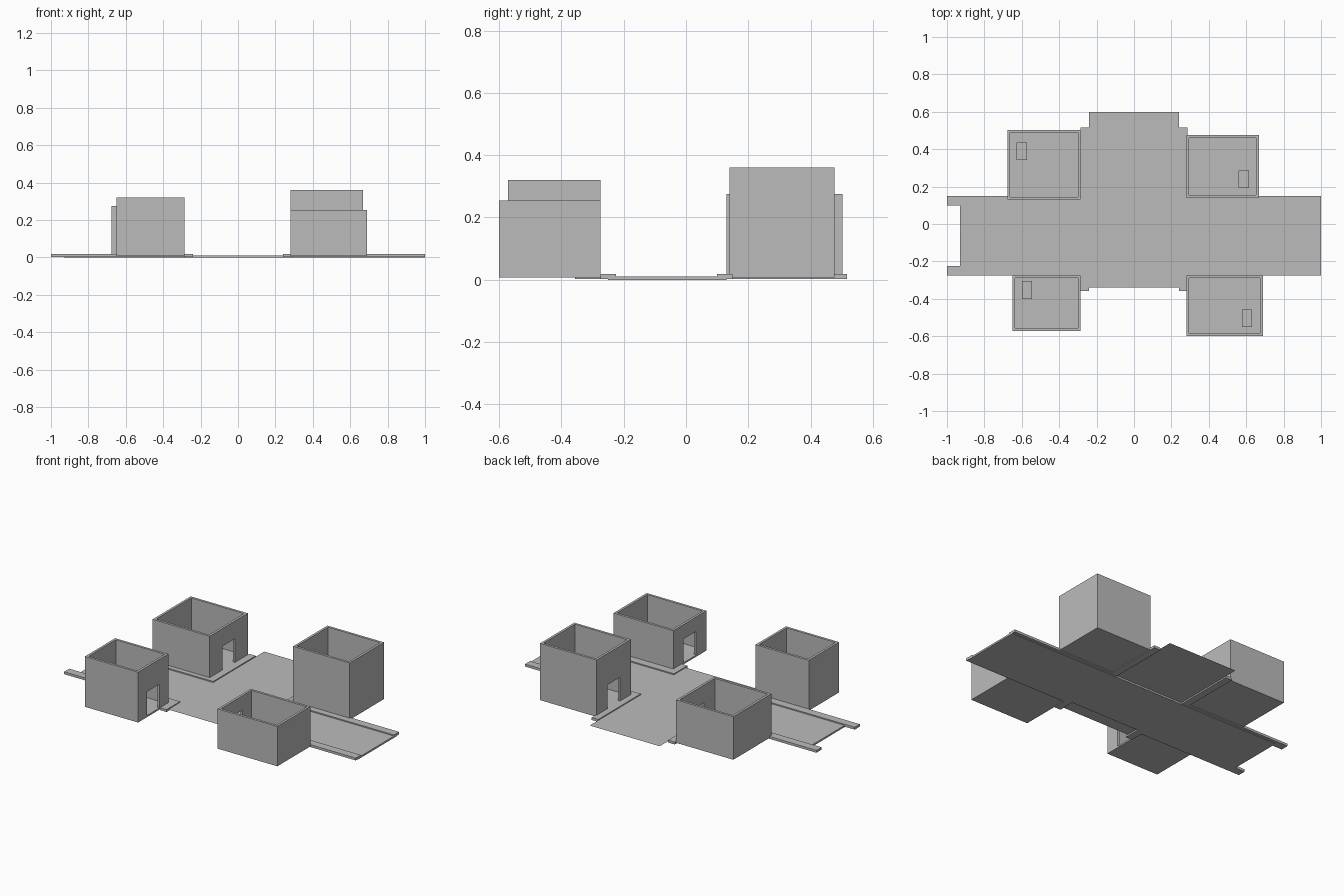
import bpy
import bmesh
from mathutils import Vector

cube = bpy.data.objects.get("Cube")
if cube:
    bpy.data.objects.remove(cube, do_unlink=True)

grey = bpy.data.materials.new("plain grey")
grey.use_nodes = True
colour = (0.5, 0.5, 0.5, 1)
grey.diffuse_color = colour
grey.node_tree.nodes["Principled BSDF"].inputs["Base Color"].default_value = colour


def box(name, x0, x1, y0, y1, z0, z1):
    """Axis-aligned box between two corners."""
    bm = bmesh.new()
    bmesh.ops.create_cube(bm, size=1)
    low, high = Vector((x0, y0, z0)), Vector((x1, y1, z1))
    bmesh.ops.scale(bm, vec=high - low, verts=bm.verts)
    bmesh.ops.translate(bm, vec=(low + high) / 2, verts=bm.verts)
    mesh = bpy.data.meshes.new(name)
    bm.to_mesh(mesh)
    bm.free()
    mesh.materials.append(grey)
    obj = bpy.data.objects.new(name, mesh)
    bpy.context.collection.objects.link(obj)
    return obj


def cut(obj, cutter):
    """Subtract the cutter for good, then discard it."""
    mod = obj.modifiers.new("cut", 'BOOLEAN')
    mod.operation = 'DIFFERENCE'
    mod.solver = 'EXACT'
    mod.object = cutter
    cutter.hide_render = True
    graph = bpy.context.evaluated_depsgraph_get()
    mesh = bpy.data.meshes.new_from_object(obj.evaluated_get(graph))
    obj.modifiers.clear()
    obj.data = mesh
    bpy.data.objects.remove(cutter, do_unlink=True)


# Roads: a long slab and a thin crossing sheet
ROAD_TOP = 0.011
box("main_road", -0.93, 1, -0.25, 0.13, 0, ROAD_TOP)

bm = bmesh.new()
corners = [(-0.24, -0.34), (0.24, -0.34), (0.24, 0.60), (-0.24, 0.60)]
bm.faces.new([bm.verts.new((x, y, ROAD_TOP + 0.001)) for x, y in corners])
sheet = bpy.data.meshes.new("cross_road")
bm.to_mesh(sheet)
bm.free()
sheet.materials.append(grey)
bpy.context.collection.objects.link(bpy.data.objects.new("cross_road", sheet))

# Pavements: an L-shaped pair of strips at each corner of the crossing
KERB = (0.003, 0.018)
for side, sx in (("right", -1), ("left", 1)):
    x_long = sorted((sx * 0.24, sx))
    x_short = sorted((sx * 0.24, sx * 0.285))
    for end, y0, y1, y_far in (("front", -0.275, -0.225, -0.357),
                               ("back", 0.10, 0.15, 0.517)):
        box(f"{end}_{side}_pavement", *x_long, y0, y1, *KERB)
        y_short = (y_far, y0) if end == "front" else (y1, y_far)
        box(f"{end}_{side}_cross_pavement", *x_short, *y_short, *KERB)


# Houses: open-topped shells with a doorway facing the crossing
BASE, WALL = 0.008, 0.015


def house(name, x0, x1, y0, y1, top, chest):
    shell = box(name, x0, x1, y0, y1, BASE, top)
    cut(shell, box("cavity", x0 + WALL, x1 - WALL, y0 + WALL, y1 - WALL,
                   BASE + 0.01, top + 0.1))
    door_x = x0 if x0 > 0 else x1
    mid = (y0 + y1) / 2
    cut(shell, box("door_cutter", door_x - 0.03, door_x + 0.03,
                   mid - 0.062, mid + 0.062, BASE + 0.01, 0.165))
    # Small chest on the floor
    cx, cy = chest
    box(name + "_chest", cx - 0.027, cx + 0.027, cy - 0.047, cy + 0.047,
        BASE + 0.005, 0.05)


house("front_right_house", -0.65, -0.285, -0.572, -0.275, 0.32, (-0.573, -0.353))
house("front_left_house", 0.28, 0.69, -0.60, -0.275, 0.255, (0.605, -0.503))
house("back_right_house", -0.677, -0.285, 0.13, 0.503, 0.275, (-0.60, 0.388))
house("back_left_house", 0.28, 0.668, 0.14, 0.476, 0.36, (0.587, 0.24))
